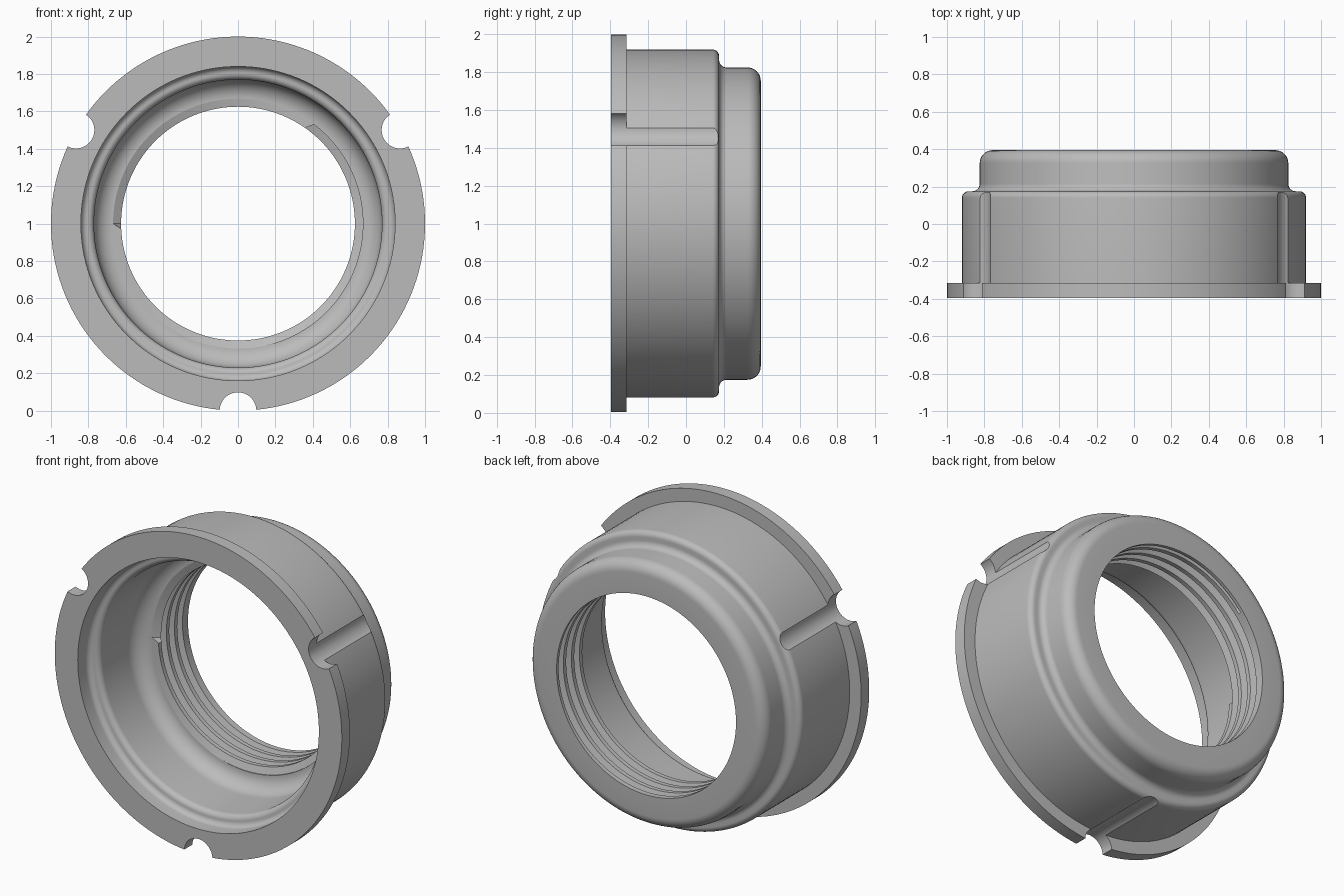
import bpy, bmesh
from math import sin, cos, pi, radians, floor
from mathutils import Matrix, Vector

if "Cube" in bpy.data.objects:
    bpy.data.objects.remove(bpy.data.objects["Cube"])

SEG = 144
HALF = 0.395      # half of the axial length
AXIS_Z = 1.0

grey = bpy.data.materials.new("satin grey")
grey.use_nodes = True
COLOUR = (0.5, 0.5, 0.5, 1)
grey.diffuse_color = COLOUR
grey.node_tree.nodes["Principled BSDF"].inputs["Base Color"].default_value = COLOUR


def arc(r, y, radius, start, end, steps=8):
    """Profile arc; 0 degrees points outward (+r), 90 points to the back (+y)."""
    angles = [radians(start + (end - start) * i / steps) for i in range(steps + 1)]
    return [(r + radius * cos(a), y + radius * sin(a)) for a in angles]


def on_axis(r, y, a):
    return Vector((r * cos(a), y, AXIS_Z + r * sin(a)))


def make_object(name, bm):
    bmesh.ops.remove_doubles(bm, verts=bm.verts, dist=1e-5)
    mesh = bpy.data.meshes.new(name)
    bm.to_mesh(mesh)
    bm.free()
    mesh.materials.append(grey)
    obj = bpy.data.objects.new(name, mesh)
    bpy.context.collection.objects.link(obj)
    return obj


def skin(bm, columns, closed):
    """Join neighbouring columns of points with quads."""
    cols = [[bm.verts.new(p) for p in col] for col in columns]
    n = len(cols[0])
    for a, b in zip(cols, cols[1:]):
        for j in range(n if closed else n - 1):
            k = (j + 1) % n
            bm.faces.new((a[j], a[k], b[k], b[j]))


def smooth(obj, angle):
    bpy.ops.object.select_all(action='DESELECT')
    obj.select_set(True)
    bpy.context.view_layer.objects.active = obj
    bpy.ops.object.shade_smooth_by_angle(angle=radians(angle))


# Collar: one closed section turned around the y axis
THREAD_START, THREAD_END = 0.10, 0.375
CREST, ROOT = 0.625, 0.668
section = [(0.84, -HALF), (1.0, -HALF), (1.0, -0.315), (0.92, -0.315)]
section += arc(0.885, 0.14, 0.035, 0, 90)            # body shoulder
section += arc(0.865, 0.215, 0.04, 270, 180)         # fillet up to the neck
section += arc(0.755, HALF - 0.07, 0.07, 0, 90)      # rounded back edge
section += [(CREST, HALF), (CREST, THREAD_END),
            (0.70, THREAD_END), (0.70, THREAD_START), (ROOT, THREAD_START)]
section += arc(0.67, 0.0, 0.10, 90, 0, 10)           # hollow at the cavity floor
section += arc(0.805, -0.25, 0.035, 180, 270)        # lip inside the mouth
section += arc(0.805, -0.32, 0.035, 90, 0)
bm = bmesh.new()
skin(bm, [[on_axis(r, y, 2 * pi * i / SEG) for r, y in section]
          for i in range(SEG + 1)], True)
bmesh.ops.recalc_face_normals(bm, faces=bm.faces)
collar = make_object("collar", bm)

# Three round notches cut along the full length of the rim and body
bm = bmesh.new()
for angle in (30, 150, 270):
    centre = on_axis(1.0, 0, radians(angle))
    bmesh.ops.create_cone(bm, cap_ends=True, segments=48, radius1=0.098, radius2=0.098,
                          depth=1.2, matrix=Matrix.Translation(centre) @ Matrix.Rotation(pi / 2, 4, 'X'))
cutter = make_object("notch_cutter", bm)
cutter.hide_render = True
cut = collar.modifiers.new("notches", 'BOOLEAN')
cut.operation = 'DIFFERENCE'
cut.solver = 'EXACT'
cut.object = cutter
bpy.context.view_layer.objects.active = collar
bpy.ops.object.modifier_apply(modifier=cut.name)
bpy.data.objects.remove(cutter)
smooth(collar, 30)

# Internal screw thread: helical rows clipped to the bore
PITCH = 0.08
TOOTH = [(0.0, CREST), (0.35, CREST), (0.55, ROOT), (0.8, ROOT)]
TURNS = 6


def thread_point(row, a):
    turn, step = divmod(row, len(TOOTH))
    offset, r = TOOTH[step]
    y = THREAD_START + PITCH * (turn - 1.5 + offset + a / (2 * pi))
    if y <= THREAD_START:
        return on_axis(ROOT, THREAD_START, a)
    if y >= THREAD_END:
        return on_axis(CREST, THREAD_END, a)
    return on_axis(r, y, a)


bm = bmesh.new()
skin(bm, [[thread_point(row, 2 * pi * i / SEG) for row in range(TURNS * len(TOOTH))]
          for i in range(SEG + 1)], False)
bmesh.ops.recalc_face_normals(bm, faces=bm.faces)
probe = max(bm.faces, key=lambda f: f.calc_area())
outward = probe.calc_center_median() - Vector((0, probe.calc_center_median().y, AXIS_Z))
if probe.normal.dot(outward) > 0:
    bmesh.ops.reverse_faces(bm, faces=bm.faces)
smooth(make_object("inner_thread", bm), 25)
